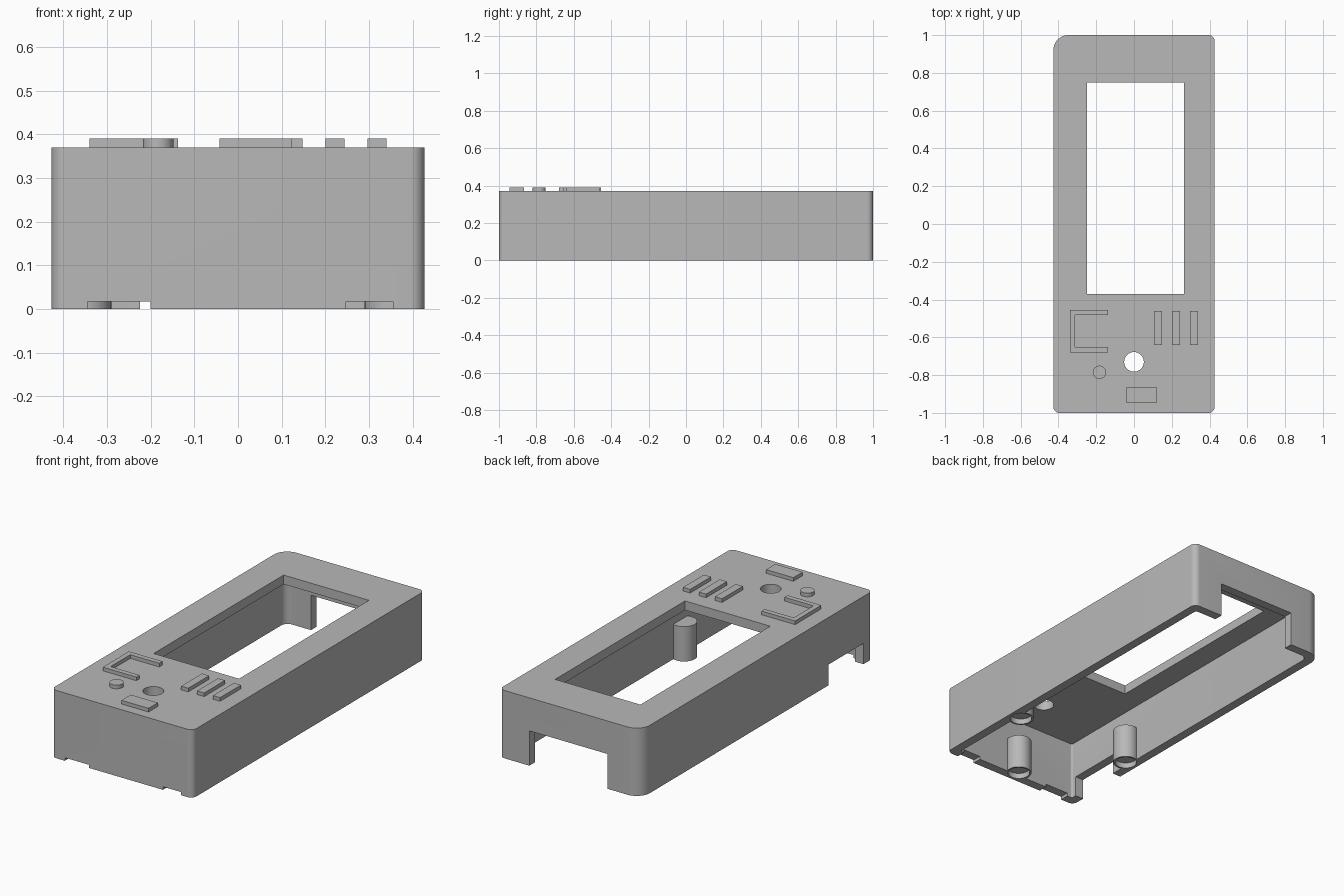
import bpy, bmesh, math

if "Cube" in bpy.data.objects:
    bpy.data.objects.remove(bpy.data.objects["Cube"])

grey = bpy.data.materials.new("plain grey")
grey.diffuse_color = (0.48, 0.48, 0.48, 1)
grey.use_nodes = True
grey.node_tree.nodes["Principled BSDF"].inputs["Base Color"].default_value = grey.diffuse_color


def prism(name, pts, z0, z1):
    """Extrude a counter-clockwise outline from z0 to z1."""
    bm = bmesh.new()
    face = bm.faces.new([bm.verts.new((x, y, z0)) for x, y in pts])
    ext = bmesh.ops.extrude_face_region(bm, geom=[face], use_keep_orig=True)
    for v in ext["geom"]:
        if isinstance(v, bmesh.types.BMVert):
            v.co.z = z1
    bmesh.ops.recalc_face_normals(bm, faces=bm.faces)
    mesh = bpy.data.meshes.new(name)
    bm.to_mesh(mesh)
    bm.free()
    mesh.materials.append(grey)
    obj = bpy.data.objects.new(name, mesh)
    bpy.context.collection.objects.link(obj)
    return obj


def box(name, x0, x1, y0, y1, z0, z1):
    return prism(name, [(x0, y0), (x1, y0), (x1, y1), (x0, y1)], z0, z1)


def disc(name, x, y, r, z0, z1, n=40):
    ang = [math.tau * i / n for i in range(n)]
    return prism(name, [(x + r * math.cos(a), y + r * math.sin(a)) for a in ang], z0, z1)


def rounded(hx, hy, radii, n=10):
    """Rectangle outline; radii run front-left, front-right, back-right, back-left."""
    pts = []
    for k, (sx, sy) in enumerate([(-1, -1), (1, -1), (1, 1), (-1, 1)]):
        r = radii[k]
        for i in range(n + 1):
            a = math.pi + math.pi / 2 * (k + i / n)
            pts.append((sx * (hx - r) + r * math.cos(a), sy * (hy - r) + r * math.sin(a)))
    return pts


def combine(target, other, operation):
    """Boolean with a helper, then remove the helper."""
    mod = target.modifiers.new("bool", "BOOLEAN")
    mod.operation, mod.solver, mod.object = operation, "EXACT", other
    deps = bpy.context.evaluated_depsgraph_get()
    deps.update()
    mesh = bpy.data.meshes.new_from_object(target.evaluated_get(deps))
    target.modifiers.clear()
    target.data = mesh
    bpy.data.objects.remove(other)


W, L, TOP, LID = 0.427, 1.0, 0.37, 0.32
WALL = 0.05

# Open-bottomed casing with one larger corner
case = prism("casing", rounded(W, L, (0.032, 0.032, 0.032, 0.08)), 0, TOP)
combine(case, prism("cavity", rounded(W - WALL, L - WALL, (0.01, 0.01, 0.01, 0.04)), -0.1, LID), "DIFFERENCE")

# Screw posts merged into the side walls and front wall, with shallow sockets
posts = [(-0.355, -0.49), (0.355, -0.49), (0, -0.93)]
for x, y in posts:
    combine(case, disc("post", x, y, 0.065, 0, 0.19), "UNION")
for x, y in posts:
    combine(case, disc("socket", x, y, 0.056, -0.1, 0.03), "DIFFERENCE")

# Display window and button hole in the top
combine(case, box("window", -0.25, 0.265, -0.37, 0.75, 0.25, 0.5), "DIFFERENCE")
combine(case, disc("button_hole", 0, -0.73, 0.052, 0.25, 0.5), "DIFFERENCE")

# Cable openings: back wall, left wall, two slots under the front wall
for cut in [(-0.225, 0.245, 0.9, 1.1, -0.1, 0.19),
            (-0.5, -0.36, -0.92, -0.62, -0.1, 0.113),
            (-0.345, -0.2, -1.1, -0.94, -0.1, 0.017),
            (0.247, 0.355, -1.1, -0.94, -0.1, 0.017)]:
    combine(case, box("opening", *cut), "DIFFERENCE")
case.data.materials.clear()
case.data.materials.append(grey)
for p in case.data.polygons:
    p.material_index = 0

# Raised marks on the top
Z0, Z1 = TOP - 0.005, 0.39
t = 0.028
x0, x1, y0, y1 = -0.34, -0.137, -0.68, -0.455
prism("bracket_mark", [(x0, y0), (x1, y0), (x1, y0 + t), (x0 + t, y0 + t),
                       (x0 + t, y1 - t), (x1, y1 - t), (x1, y1), (x0, y1)], Z0, Z1)
for i in range(3):
    x = 0.105 + 0.096 * i
    box(f"bar_mark_{i + 1}", x, x + 0.043, -0.64, -0.46, Z0, Z1)
disc("round_mark", -0.183, -0.785, 0.035, Z0, Z1)
box("block_mark", -0.042, 0.122, -0.945, -0.865, Z0, Z1)

# Smooth the curved walls, keep the edges sharp
for obj in bpy.context.scene.objects:
    bpy.ops.object.select_all(action="DESELECT")
    obj.select_set(True)
    bpy.context.view_layer.objects.active = obj
    bpy.ops.object.shade_smooth_by_angle(angle=math.radians(30))
